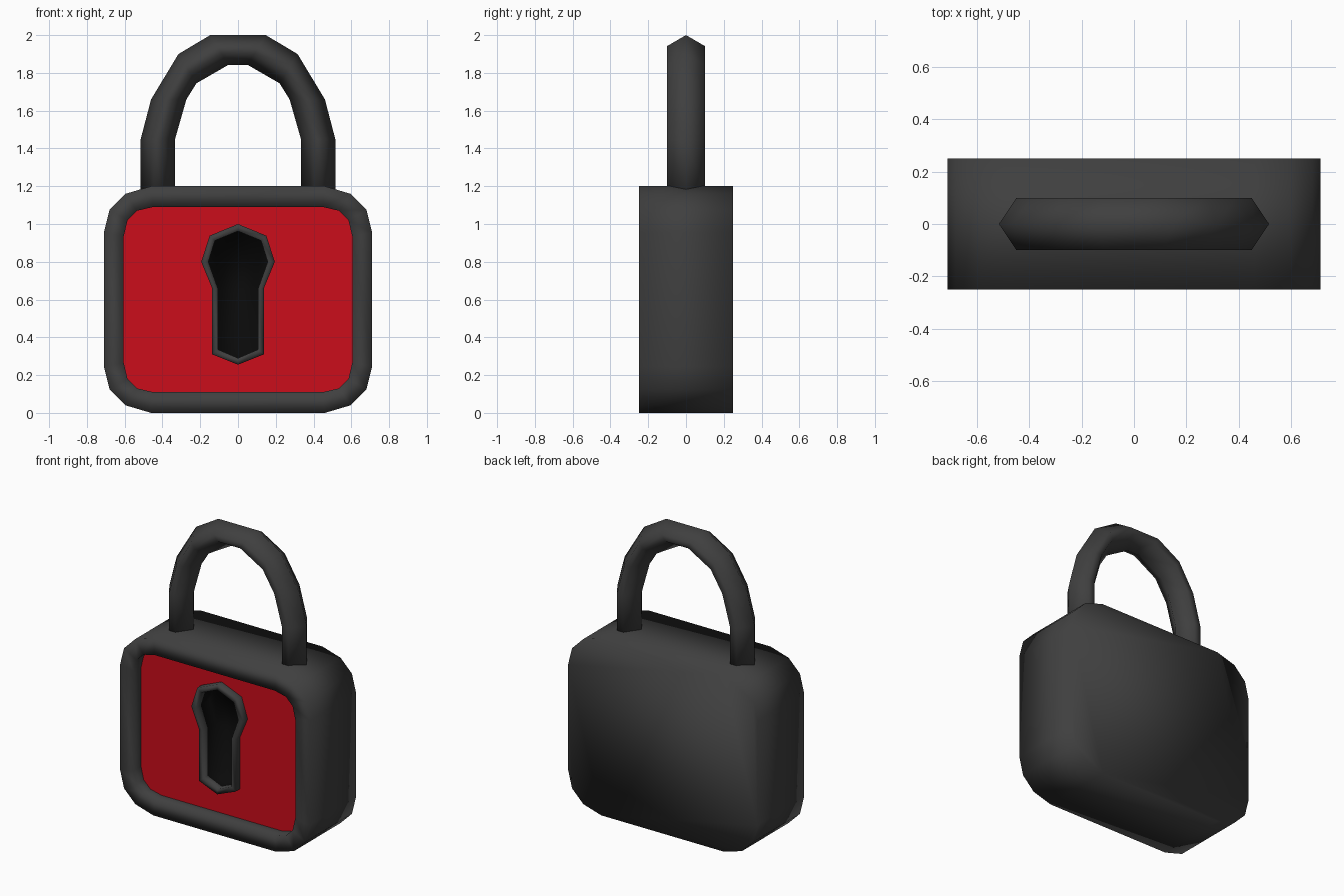
import bpy, bmesh

if "Cube" in bpy.data.objects:
    bpy.data.objects.remove(bpy.data.objects["Cube"])

BODY, FRONT, PANEL, RING, FLOOR = 0.25, -0.25, -0.175, -0.222, -0.08


def material(name, rgb):
    m = bpy.data.materials.new(name)
    m.diffuse_color = (*rgb, 1)
    m.use_nodes = True
    m.node_tree.nodes["Principled BSDF"].inputs["Base Color"].default_value = m.diffuse_color
    return m


grey = material("dark_grey", (0.05, 0.05, 0.05))
red = material("red", (0.6, 0.004, 0.011))
black = material("black", (0.003, 0.003, 0.003))


def finish(bm, name, mats, smooth=True):
    mesh = bpy.data.meshes.new(name)
    for f in bm.faces:
        f.smooth = smooth
    bm.to_mesh(mesh)
    bm.free()
    for m in mats:
        mesh.materials.append(m)
    ob = bpy.data.objects.new(name, mesh)
    bpy.context.collection.objects.link(ob)
    return ob


def ring(bm, outline, y):
    return [bm.verts.new((x, y, z)) for x, z in outline]


def bridge(bm, a, b):
    n = len(a)
    return [bm.faces.new((a[i], a[(i + 1) % n], b[(i + 1) % n], b[i])) for i in range(n)]


def rounded(corner):
    """Counter-clockwise outline from one bottom right corner, mirrored about x = 0 and z = 0.6."""
    right = corner + [(x, 1.2 - z) for x, z in reversed(corner)]
    return right + [(-x, z) for x, z in reversed(right)]


def keyhole(half):
    """Counter-clockwise outline from the right half, first and last points on the axis."""
    return half + [(-x, z) for x, z in reversed(half[1:-1])]


outer = rounded([(0.46, 0), (0.595, 0.04), (0.68, 0.125), (0.71, 0.245)])
inner = rounded([(0.45, 0.11), (0.535, 0.13), (0.585, 0.18), (0.605, 0.265)])
hole_out = keyhole([(0, 0.255), (0.137, 0.31), (0.137, 0.66), (0.195, 0.80), (0.15, 0.938), (0, 1.0)])
hole_in = keyhole([(0, 0.29), (0.105, 0.335), (0.105, 0.655), (0.157, 0.80), (0.122, 0.912), (0, 0.962)])

# Body shell: flat back, sides, front rim and recess wall
bm = bmesh.new()
loops = [ring(bm, o, y) for o, y in ((outer, BODY), (outer, FRONT), (inner, FRONT), (inner, PANEL))]
for a, b in zip(loops, loops[1:]):
    bridge(bm, a, b)
bm.faces.new(list(reversed(loops[0])))
finish(bm, "lock_body", [grey])

# Recessed red front panel with the keyhole left open
bm = bmesh.new()
edges = []
for o in (inner, hole_out):
    vs = ring(bm, o, PANEL)
    edges += [bm.edges.new((vs[i], vs[(i + 1) % len(vs)])) for i in range(len(vs))]
bmesh.ops.triangle_fill(bm, edges=edges, use_beauty=True, normal=(0, -1, 0))
for f in bm.faces:
    f.normal_update()
    if f.normal.y > 0:
        f.normal_flip()
finish(bm, "front_panel", [red], smooth=False)

# Raised keyhole surround
bm = bmesh.new()
loops = [ring(bm, o, y) for o, y in ((hole_out, PANEL), (hole_out, RING), (hole_in, RING), (hole_in, PANEL))]
for a, b in zip(loops, loops[1:]):
    bridge(bm, a, b)
finish(bm, "keyhole_surround", [grey])

# Black keyhole pocket
bm = bmesh.new()
top, bottom = ring(bm, hole_in, PANEL), ring(bm, hole_in, FLOOR)
bridge(bm, top, bottom)
bm.faces.new(bottom)
finish(bm, "keyhole_pocket", [black])

# Shackle: six-sided sections spanning outer and inner arch points
half = [((0.515, 1.15), (0.333, 1.15)), ((0.515, 1.45), (0.333, 1.45)),
        ((0.46, 1.66), (0.273, 1.66)), ((0.315, 1.90), (0.22, 1.745)),
        ((0.147, 2.0), (0.05, 1.843))]
arch = half + [((-a[0], a[1]), (-b[0], b[1])) for a, b in reversed(half)]
section = [(0, 0), (0.37, -0.1), (0.63, -0.1), (1, 0), (0.63, 0.1), (0.37, 0.1)]
bm = bmesh.new()
rings = [[bm.verts.new((a[0] + (b[0] - a[0]) * t, y, a[1] + (b[1] - a[1]) * t)) for t, y in section]
         for a, b in arch]
for a, b in zip(rings, rings[1:]):
    bridge(bm, a, b)
bm.faces.new(rings[0])
bm.faces.new(rings[-1])
bmesh.ops.recalc_face_normals(bm, faces=bm.faces)
finish(bm, "shackle", [grey])
